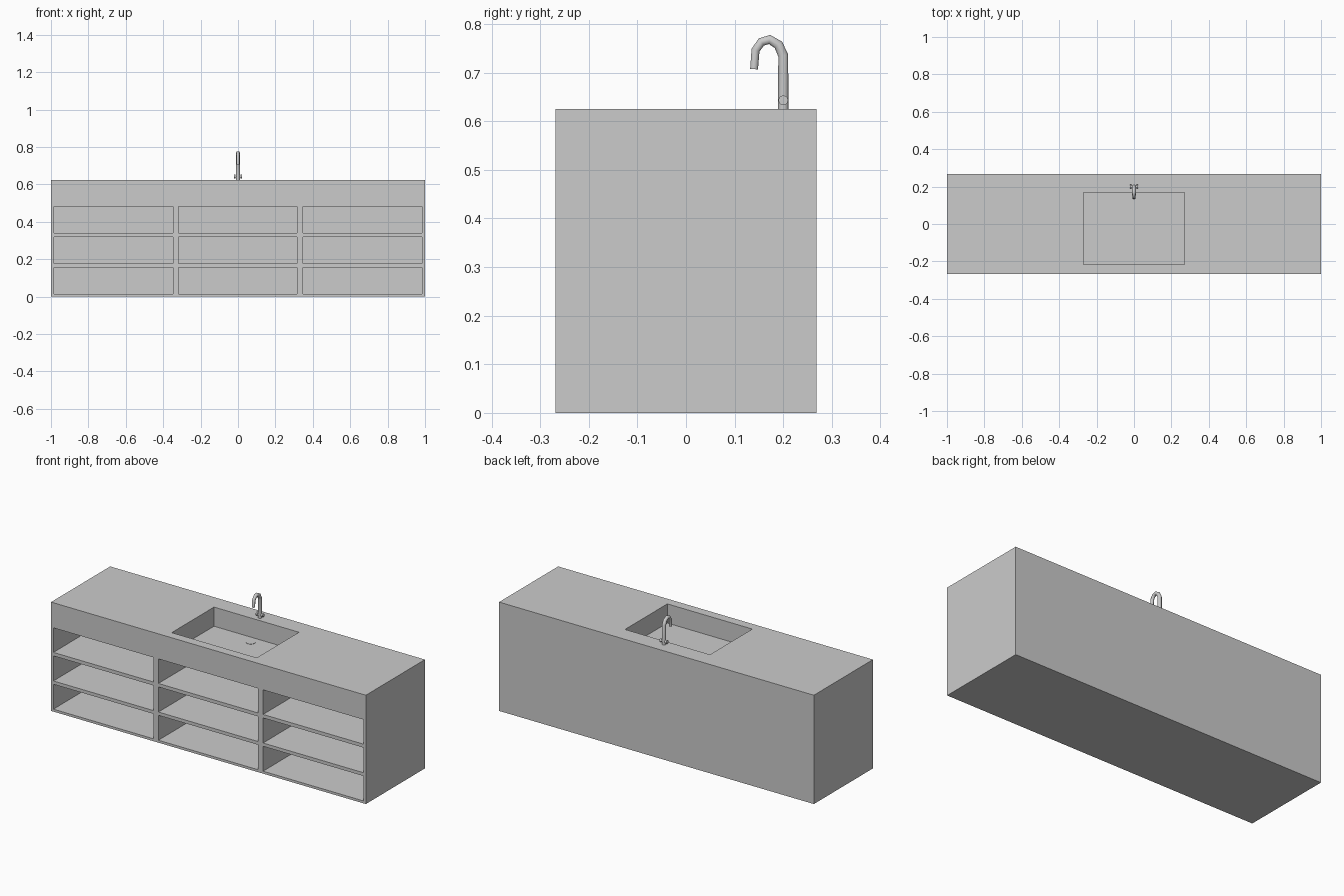
import bpy, bmesh, math
from mathutils import Matrix, Vector

if "Cube" in bpy.data.objects:
    bpy.data.objects.remove(bpy.data.objects["Cube"])


def add_box(bm, lo, hi):
    lo, hi = Vector(lo), Vector(hi)
    m = Matrix.Translation((lo + hi) / 2) @ Matrix.Diagonal((*(hi - lo), 1))
    bmesh.ops.create_cube(bm, size=1, matrix=m)


def finish(bm, name):
    mesh = bpy.data.meshes.new(name)
    bm.to_mesh(mesh)
    bm.free()
    ob = bpy.data.objects.new(name, mesh)
    bpy.context.collection.objects.link(ob)
    return ob


def cylinder(name, r, depth, loc, rot=(0, 0, 0), sides=12):
    bpy.ops.mesh.primitive_cylinder_add(vertices=sides, radius=r, depth=depth,
                                        location=loc, rotation=rot)
    ob = bpy.context.object
    ob.name = name
    bpy.ops.object.shade_smooth_by_angle(angle=math.radians(35))
    return ob


# Cabinet block
W, D, H = 1.0, 0.268, 0.625
bm = bmesh.new()
add_box(bm, (-W, -D, 0), (W, D, H))
cabinet = finish(bm, "vanity_cabinet")

# Nine open compartments and the basin recess
columns = [(-0.985, -0.348), (-0.318, 0.315), (0.347, 0.985)]
rows = [(0.014, 0.157), (0.176, 0.320), (0.340, 0.481)]
bm = bmesh.new()
for x0, x1 in columns:
    for z0, z1 in rows:
        add_box(bm, (x0, -D - 0.1, z0), (x1, D - 0.016, z1))
add_box(bm, (-0.27, -0.216, 0.515), (0.27, 0.168, H + 0.1))
cutter = finish(bm, "recess_cutter")
cutter.hide_render = True

mod = cabinet.modifiers.new("recesses", 'BOOLEAN')
mod.operation = 'DIFFERENCE'
mod.solver = 'EXACT'
mod.object = cutter
bpy.context.view_layer.objects.active = cabinet
cabinet.select_set(True)
bpy.ops.object.modifier_apply(modifier=mod.name)
bpy.data.objects.remove(cutter)

# Drain cover
cylinder("drain", 0.025, 0.004, (0, 0.115, 0.515), sides=16)

# Gooseneck spout, slightly narrower towards the tip: (y, z, radius)
path = [(0.200, H - 0.005, 0.011), (0.200, 0.735, 0.011), (0.190, 0.757, 0.0105),
        (0.172, 0.768, 0.010), (0.155, 0.763, 0.0095), (0.143, 0.746, 0.009),
        (0.140, 0.707, 0.0085)]
curve = bpy.data.curves.new("faucet_spout", 'CURVE')
curve.dimensions = '3D'
curve.bevel_depth = 1
curve.bevel_resolution = 3
curve.use_fill_caps = True
spline = curve.splines.new('POLY')
spline.points.add(len(path) - 1)
for p, (y, z, r) in zip(spline.points, path):
    p.co = (0, y, z, 1)
    p.radius = r
bpy.context.collection.objects.link(bpy.data.objects.new("faucet_spout", curve))

# Tap handles either side of the spout
turn = (0, math.pi / 2, 0)
cylinder("handle_rod", 0.007, 0.034, (0, 0.2, 0.643), turn)
for side, sx in (("left", -1), ("right", 1)):
    cylinder(side + "_handle", 0.010, 0.009, (sx * 0.0175, 0.2, 0.643), turn)
